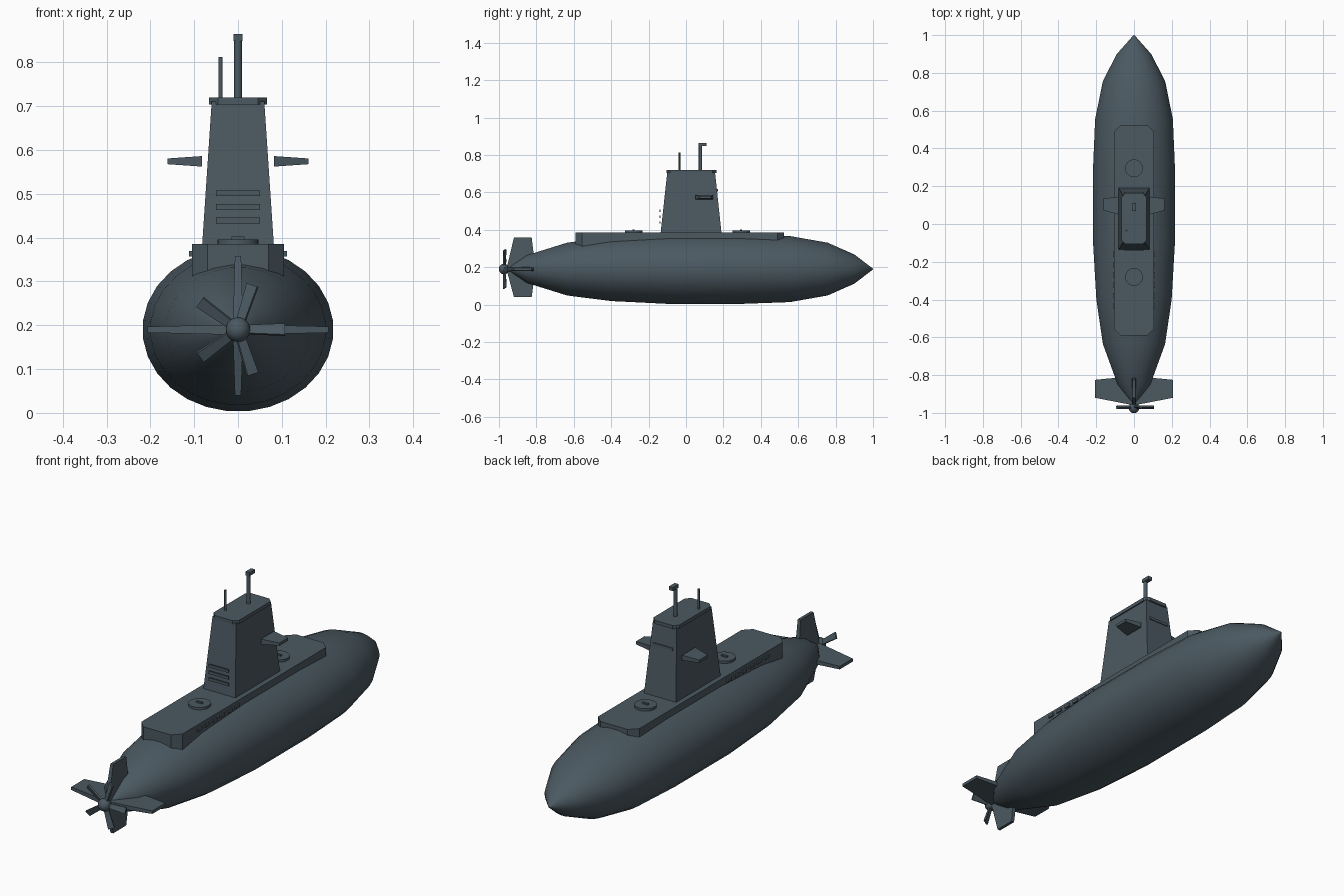
import bpy, bmesh, math
from mathutils import Matrix

cube = bpy.data.objects.get("Cube")
if cube:
    bpy.data.objects.remove(cube, do_unlink=True)

# One slate grey paint for the whole boat
paint = bpy.data.materials.new("slate_grey")
COLOUR = (0.07, 0.1, 0.12, 1)
paint.use_nodes = True
paint.diffuse_color = COLOUR
shader = next(n for n in paint.node_tree.nodes if n.type == 'BSDF_PRINCIPLED')
shader.inputs["Base Color"].default_value = COLOUR
shader.inputs["Roughness"].default_value = 0.6

AXIS = 0.19  # height of the hull centre line


def finish(name, bm, smooth=None):
    bmesh.ops.recalc_face_normals(bm, faces=bm.faces)
    mesh = bpy.data.meshes.new(name)
    bm.to_mesh(mesh)
    bm.free()
    mesh.materials.append(paint)
    obj = bpy.data.objects.new(name, mesh)
    bpy.context.collection.objects.link(obj)
    if smooth:
        bpy.ops.object.select_all(action='DESELECT')
        obj.select_set(True)
        bpy.context.view_layer.objects.active = obj
        bpy.ops.object.shade_smooth_by_angle(angle=math.radians(smooth))
    return obj


def loft(name, rings, smooth=None, matrix=None):
    """Skin equal-length rings of points and cap both ends."""
    bm = bmesh.new()
    rows = [[bm.verts.new(p) for p in ring] for ring in rings]
    n = len(rows[0])
    for a, b in zip(rows, rows[1:]):
        for i in range(n):
            j = (i + 1) % n
            bm.faces.new((a[i], a[j], b[j], b[i]))
    bm.faces.new(rows[0])
    bm.faces.new(rows[-1])
    if matrix:
        bm.transform(matrix)
    return finish(name, bm, smooth)


def rect(x0, x1, y0, y1, z):
    return [(x0, y0, z), (x1, y0, z), (x1, y1, z), (x0, y1, z)]


def chamfered(w, y0, y1, c, z):
    return [(-w + c, y0, z), (w - c, y0, z), (w, y0 + c, z), (w, y1 - c, z),
            (w - c, y1, z), (-w + c, y1, z), (-w, y1 - c, z), (-w, y0 + c, z)]


def box(name, x, y, z, sx, sy, sz):
    return loft(name, [rect(x - sx / 2, x + sx / 2, y - sy / 2, y + sy / 2, z + s * sz / 2)
                       for s in (-1, 1)])


def rod(name, x, y, z0, z1, r, sides=16):
    turn = [2 * math.pi * i / sides for i in range(sides)]
    return loft(name, [[(x + r * math.cos(t), y + r * math.sin(t), z) for t in turn]
                       for z in (z0, z1)], 40)


def fin(name, root, tip, matrix):
    """Tapered fin along +x; root and tip are (x, back y, front y, thickness)."""
    rings = [[(x, y0, -t / 2), (x, y1, -t / 2), (x, y1, t / 2), (x, y0, t / 2)]
             for x, y0, y1, t in (root, tip)]
    return loft(name, rings, matrix=matrix)


# Hull: elliptical sections along the boat
profile = [(-0.955, 0.03), (-0.94, 0.08), (-0.85, 0.4), (-0.635, 0.76), (-0.4, 0.92),
           (-0.1, 1), (0.3, 1), (0.555, 0.95), (0.757, 0.76), (0.9, 0.42), (1, 0.01)]
SIDES = 28
angles = [2 * math.pi * (i + 0.5) / SIDES for i in range(SIDES)]
loft("hull", [[(0.218 * r * math.cos(a), y, AXIS + 0.187 * r * math.sin(a)) for a in angles]
              for y, r in profile], 50)

# Deck casing with drain slots and hatches
loft("deck", [chamfered(0.105, -0.59, 0.525, 0.035, z) for z in (0.29, 0.385)])
for side, label in ((1, "left"), (-1, "right")):
    for i in range(6):
        box(f"{label}_drain_{i + 1}", side * 0.107, -0.16 - 0.055 * i, 0.363, 0.01, 0.03, 0.013)
for label, y in (("front", 0.295), ("rear", -0.28)):
    rod(f"{label}_hatch", 0, y, 0.38, 0.396, 0.047, 24)
    box(f"{label}_hatch_handle", 0, y, 0.398, 0.03, 0.01, 0.008)

# Sail with chamfered cap, rear louvres and front trim
loft("sail", [rect(-0.082, 0.082, -0.136, 0.19, 0.38), rect(-0.06, 0.06, -0.1, 0.155, 0.71)])
loft("sail_cap", [chamfered(0.066, -0.105, 0.163, 0.02, z) for z in (0.704, 0.72)])
for i in range(3):
    box(f"sail_louvre_{i + 1}", 0, -0.139, 0.439 + 0.031 * i, 0.1, 0.006, 0.013)
box("sail_front_trim", 0, 0.166, 0.612, 0.1, 0.008, 0.012)

# Sail planes
for label, angle in (("left", 0), ("right", math.pi)):
    m = Matrix.Translation((0, 0, 0.574))
    m = m @ Matrix.Scale(1 if angle == 0 else -1, 4, (1, 0, 0))
    fin(f"{label}_sail_plane", (0.082, 0.05, 0.145, 0.024), (0.161, 0.072, 0.135, 0.013), m)

# Periscope and antenna
rod("periscope", 0, 0.077, 0.71, 0.862, 0.009)
box("periscope_head", 0, 0.089, 0.857, 0.021, 0.042, 0.016)
rod("antenna", -0.04, -0.035, 0.71, 0.812, 0.005, 12)

# Cross-shaped tail fins
for i, (label, span) in enumerate((("left_tail_plane", 0.207), ("upper_rudder", 0.168),
                                   ("right_tail_plane", 0.207), ("lower_rudder", 0.15))):
    m = Matrix.Translation((0, 0, AXIS)) @ Matrix.Rotation(-i * math.pi / 2, 4, 'Y')
    fin(label, (0, -0.96, -0.805, 0.024), (span, -0.92, -0.825, 0.014), m)

# Propeller: hub and five pitched blades
bm = bmesh.new()
bmesh.ops.create_uvsphere(bm, u_segments=20, v_segments=12, radius=0.028)
bm.transform(Matrix.Translation((0, -0.973, AXIS)))
finish("propeller_hub", bm, 60)
for i in range(5):
    m = (Matrix.Translation((0, -0.97, AXIS)) @ Matrix.Rotation(-i * math.tau / 5, 4, 'Y')
         @ Matrix.Rotation(math.radians(65), 4, 'X'))
    fin(f"propeller_blade_{i + 1}", (0.015, -0.01, 0.01, 0.008), (0.107, -0.014, 0.014, 0.008), m)
